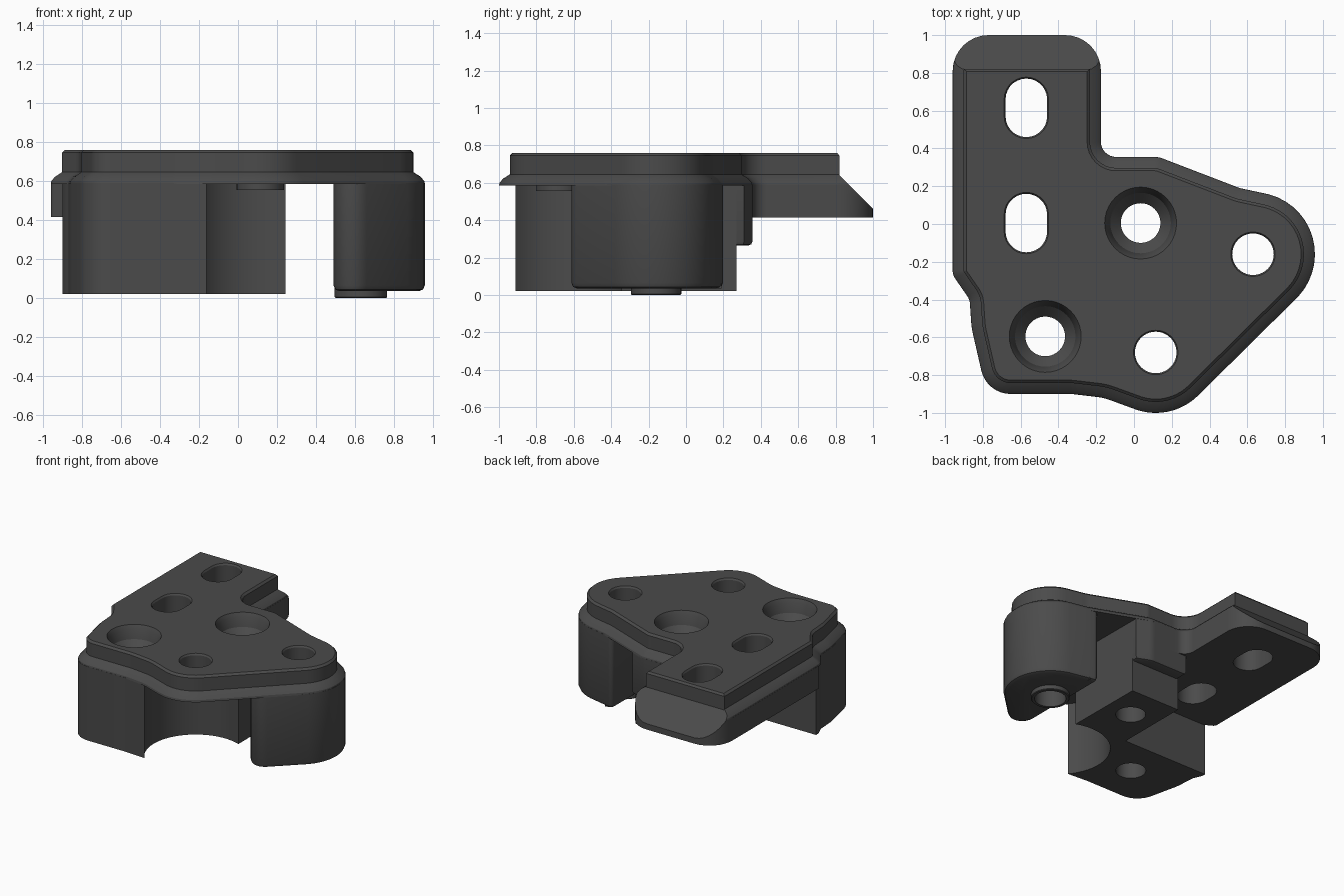
import bpy, bmesh, math
from mathutils import Vector, Matrix

if "Cube" in bpy.data.objects:
    bpy.data.objects.remove(bpy.data.objects["Cube"])

grey = bpy.data.materials.new("dark_grey")
grey.diffuse_color = (0.07, 0.07, 0.07, 1)
grey.use_nodes = True
grey.node_tree.nodes["Principled BSDF"].inputs["Base Color"].default_value = grey.diffuse_color


def arc(cx, cy, r, a0, a1, n=14):
    """Points on an arc, angles in degrees."""
    return [(cx + r * math.cos(math.radians(a0 + (a1 - a0) * i / n)),
             cy + r * math.sin(math.radians(a0 + (a1 - a0) * i / n))) for i in range(n + 1)]


def circle(cx, cy, r):
    return arc(cx, cy, r, 360, 0, 40)[:-1]


def rounded(points, n=8):
    """Closed outline; a third value on a point is its corner radius."""
    out = []
    for i, p in enumerate(points):
        c = Vector(p[:2])
        if len(p) < 3:
            out.append(c)
            continue
        a = (Vector(points[i - 1][:2]) - c).normalized()
        b = (Vector(points[(i + 1) % len(points)][:2]) - c).normalized()
        half = a.angle(b) / 2
        t = p[2] / math.tan(half)
        mid = c + (a + b).normalized() * p[2] / math.sin(half)
        u, v = c + a * t - mid, c + b * t - mid
        turn = math.atan2(u.x * v.y - u.y * v.x, u.dot(v))
        out += [mid + Matrix.Rotation(turn * k / n, 2) @ u for k in range(n + 1)]
    return out


def inset(pts, d):
    """Offset a clockwise outline inwards by d."""
    res = []
    for i, p in enumerate(pts):
        a = (p - pts[i - 1]).normalized()
        b = (pts[(i + 1) % len(pts)] - p).normalized()
        na, nb = Vector((a.y, -a.x)), Vector((b.y, -b.x))
        res.append(p + (na + nb) * d / max(0.3, 1 + na.dot(nb)))
    return res


def loft(bm, points, levels):
    """Stack insets of a clockwise outline at (inset, z) levels, normals outward."""
    pts = rounded(points)
    rings = [[bm.verts.new((p.x, p.y, z)) for p in inset(pts, d)] for d, z in levels]
    n = len(pts)
    for lo, hi in zip(rings, rings[1:]):
        for i in range(n):
            j = (i + 1) % n
            bm.faces.new((lo[i], hi[i], hi[j], lo[j]))
    bm.faces.new(rings[0])
    bm.faces.new(rings[-1][::-1])


def finish(bm, name):
    me = bpy.data.meshes.new(name)
    bm.to_mesh(me)
    bm.free()
    me.materials.append(grey)
    ob = bpy.data.objects.new(name, me)
    bpy.context.collection.objects.link(ob)
    return ob


# Cutter: round holes, countersunk holes, slots and the rear slope
bm = bmesh.new()
for x, y in ((0.63, -0.16), (0.115, -0.68)):
    loft(bm, circle(x, y, 0.11), [(0, -0.1), (0, 0.748), (-0.014, 0.77)])
for x, y in ((0.035, 0.005), (-0.47, -0.595)):
    loft(bm, circle(x, y, 0.105),
         [(0, -0.1), (0, 0.6), (-0.055, 0.66), (-0.07, 0.73), (-0.09, 0.77)])
for y in (0.005, 0.615):
    slot = arc(-0.57, y + 0.045, 0.11, 180, 0) + arc(-0.57, y - 0.045, 0.11, 0, -180)
    loft(bm, slot, [(0, 0.2), (0, 0.748), (-0.014, 0.77)])
wedge = [(0.8, 0.9), (0.8, 0.77), (0.82, 0.745), (0.82, 0.64), (1.1, 0.36), (1.1, 0.9)]
ends = [[bm.verts.new((x, y, z)) for y, z in wedge] for x in (-1.2, 0.1)]
for i in range(6):
    j = (i + 1) % 6
    bm.faces.new((ends[0][i], ends[0][j], ends[1][j], ends[1][i]))
bm.faces.new(ends[0][::-1])
bm.faces.new(ends[1])
cutter = finish(bm, "hole_cutter")
cutter.hide_render = True


def part(name, points, levels):
    bm = bmesh.new()
    loft(bm, points, levels)
    ob = finish(bm, name)
    mod = ob.modifiers.new("holes", 'BOOLEAN')
    mod.operation, mod.solver, mod.object = 'DIFFERENCE', 'EXACT', cutter
    bpy.ops.object.select_all(action='DESELECT')
    ob.select_set(True)
    bpy.context.view_layer.objects.active = ob
    bpy.ops.object.modifier_apply(modifier=mod.name)
    bpy.ops.object.shade_smooth_by_angle(angle=math.radians(28))


# Shared stretches of the outline, all clockwise
rear = [(-0.96, 1, 0.19), (-0.175, 1, 0.19), (-0.175, 0.355, 0.08)]
nose = arc(0.63, -0.16, 0.328, 75, -43)
front_left = [(-0.33, -0.9, 0.1), (-0.78, -0.9, 0.16), (-0.86, -0.55, 0.4)]
waist = [(-0.87, -0.4, 0.08), (-0.96, -0.27, 0.08)]

# Top plate with raised rim
part("top_plate",
     rear + [(0.13, 0.355, 0.12), (0.56, 0.19, 0.2)] + nose
     + arc(0.115, -0.68, 0.32, -45, -112) + [(-0.16, -0.92, 0.3)] + front_left + waist,
     [(0, 0.585), (0.003, 0.6), (0.022, 0.622), (0.058, 0.645), (0.058, 0.745), (0.073, 0.76)])

# Rear slotted arm
part("rear_arm", rear + [(0, 0.355), (0, 0.2), (-0.175, 0.2), (-0.175, -0.3), (-0.89, -0.3),
                         (-0.96, -0.26, 0.03)], [(0, 0.415), (0, 0.59)])

# Main block with a round recess in its front
part("main_block",
     [(-0.175, 0.27), (0.24, 0.27)] + arc(0.115, -0.68, 0.36, 69, 220, 24) + front_left
     + [(-0.87, -0.4, 0.06), (-0.9, -0.33), (-0.9, -0.3), (-0.175, -0.3)],
     [(0, 0.02), (0, 0.59)])

# Step behind the main block
part("block_step", [(-0.175, 0.355), (0.13, 0.355, 0.12), (0.24, 0.31), (0.24, 0.2), (-0.175, 0.2)],
     [(0.02, 0.265), (0.006, 0.271), (0, 0.285), (0, 0.59)])

# Right foot with softened lower edge
part("right_foot", [(0.49, 0.205, 0.03), (0.56, 0.19, 0.2)] + nose + [(0.49, -0.748, 0.1)],
     [(0.03, 0.035), (0.009, 0.044), (0, 0.065), (0, 0.59)])

# Ring bosses under the round holes
part("foot_boss", circle(0.63, -0.16, 0.135), [(0.005, 0), (0, 0.005), (0, 0.06)])
part("plate_boss", circle(0.115, -0.68, 0.122), [(0, 0.555), (0, 0.6)])

bpy.data.objects.remove(cutter)
